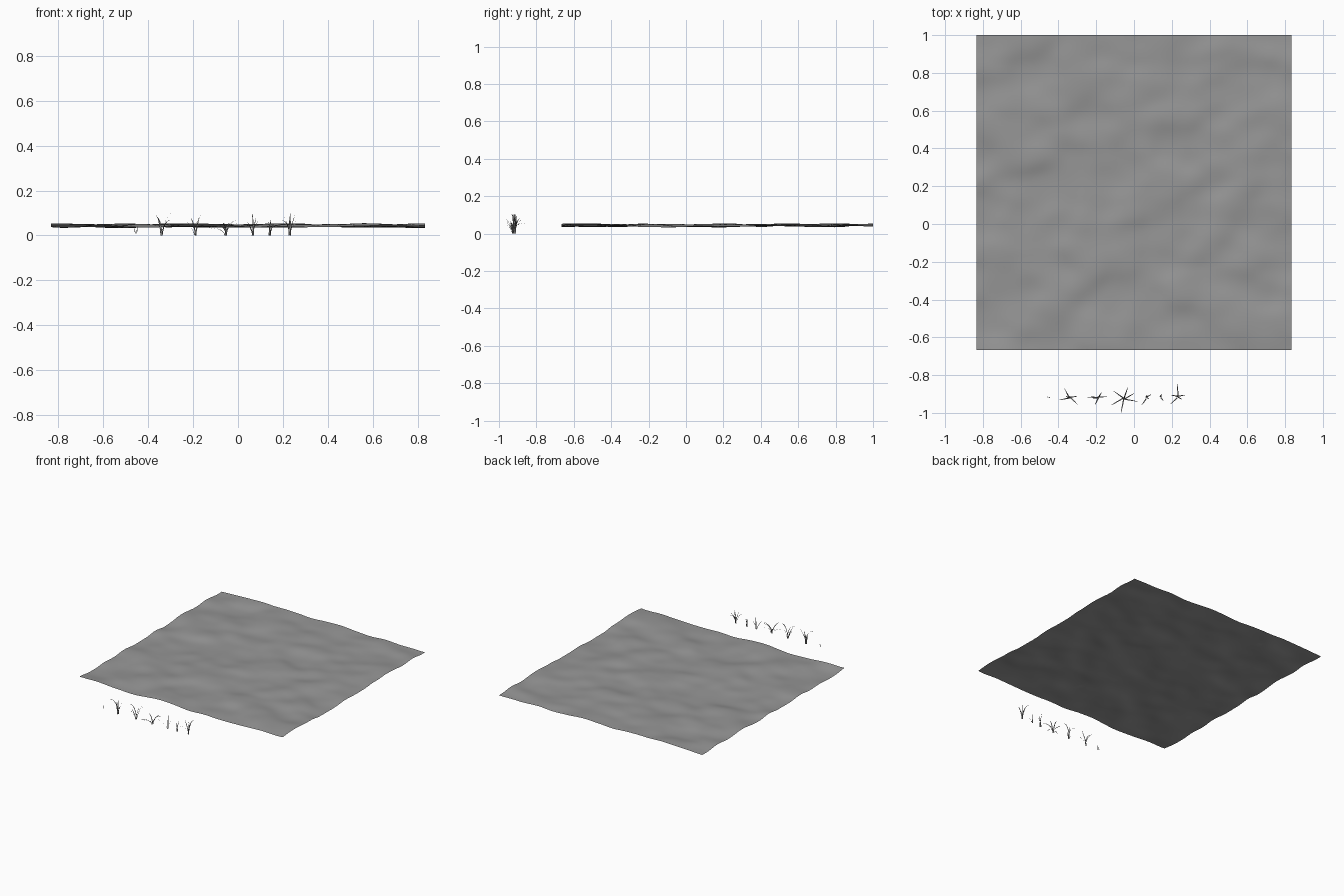
import bpy, bmesh, math
from mathutils import Vector, noise

# Dark grey shared by ground and grass
grey = bpy.data.materials.new("dark_grey")
grey.diffuse_color = (0.31, 0.31, 0.31, 1)


def finish(name, bm):
    me = bpy.data.meshes.new(name)
    bm.to_mesh(me)
    bm.free()
    me.materials.append(grey)
    for p in me.polygons:
        p.use_smooth = True
    ob = bpy.data.objects.new(name, me)
    bpy.context.collection.objects.link(ob)
    return ob


# Gently rolling ground sheet
bm = bmesh.new()
bmesh.ops.create_grid(bm, x_segments=80, y_segments=80, size=0.8333)
for v in bm.verts:
    v.co.y += 0.1667
    n = noise.noise(Vector((v.co.x * 3.6, v.co.y * 4.8, 3.7)))
    n += 0.4 * noise.noise(Vector((v.co.x * 7, v.co.y * 8, 9.1)))
    v.co.z = 0.044 + 0.013 * math.tanh(1.5 * n)
finish("ground_sheet", bm)


# One tapered grass blade: a ribbon arching from root to tip
def blade(bm, root, dx, dy, h, width):
    r = math.hypot(dx, dy)
    side = Vector((-dy, dx, 0)) / max(r, 1e-4)
    rows = []
    steps = 6
    for i in range(steps + 1):
        t = i / steps
        z = h * math.sin(t * 1.75) / math.sin(1.75) if r > 0.05 else h * t
        c = root + Vector((dx * t ** 1.6, dy * t ** 1.6, z))
        w = width * (0.6 + 0.6 * t - 1.0 * t * t) * 0.5
        rows.append([bm.verts.new(c + side * w), bm.verts.new(c - side * w)])
    for a, b in zip(rows, rows[1:]):
        bm.faces.new((a[0], a[1], b[1], b[0]))


# Clumps: root x, y, z, then blade tips as (dx, dy, height)
clumps = {
    "grass_sprig": (-0.455, -0.92, 0.008, [(0.005, 0.003, 0.032), (-0.004, 0.002, 0.025)]),
    "grass_clump_tall_left": (-0.34, -0.92, 0.0, [
        (-0.062, -0.012, 0.10), (0.042, 0.005, 0.10), (-0.028, 0.052, 0.08),
        (0.038, -0.038, 0.065), (-0.015, 0.01, 0.085)]),
    "grass_clump_fan": (-0.19, -0.92, 0.0, [
        (-0.06, 0.0, 0.10), (0.052, 0.004, 0.10), (-0.018, -0.035, 0.075),
        (0.015, 0.024, 0.08), (-0.037, 0.008, 0.065)]),
    "grass_clump_spread": (-0.055, -0.925, 0.0, [
        (-0.058, 0.042, 0.05), (-0.062, -0.037, 0.032), (-0.015, -0.073, 0.055),
        (0.02, 0.057, 0.055), (0.078, -0.014, 0.055), (0.052, 0.03, 0.065)]),
    "grass_clump_slim": (0.065, -0.92, 0.0, [
        (-0.005, 0.014, 0.095), (0.028, 0.014, 0.065), (-0.024, -0.034, 0.06),
        (0.012, -0.01, 0.075)]),
    "grass_clump_small": (0.142, -0.917, 0.0, [
        (-0.012, 0.006, 0.06), (0.008, 0.014, 0.07), (0.014, -0.014, 0.045)]),
    "grass_clump_tall_right": (0.23, -0.915, 0.0, [
        (-0.005, 0.068, 0.08), (0.042, 0.006, 0.075), (-0.037, -0.034, 0.065),
        (-0.033, 0.005, 0.095), (0.008, 0.01, 0.102), (0.02, -0.01, 0.09)]),
}
for name, (x, y, z, tips) in clumps.items():
    bm = bmesh.new()
    for k, (dx, dy, h) in enumerate(tips):
        root = Vector((x + 0.004 * math.cos(k * 2.4), y + 0.004 * math.sin(k * 2.4), z))
        blade(bm, root, dx, dy, h, 0.009)
    finish(name, bm)
